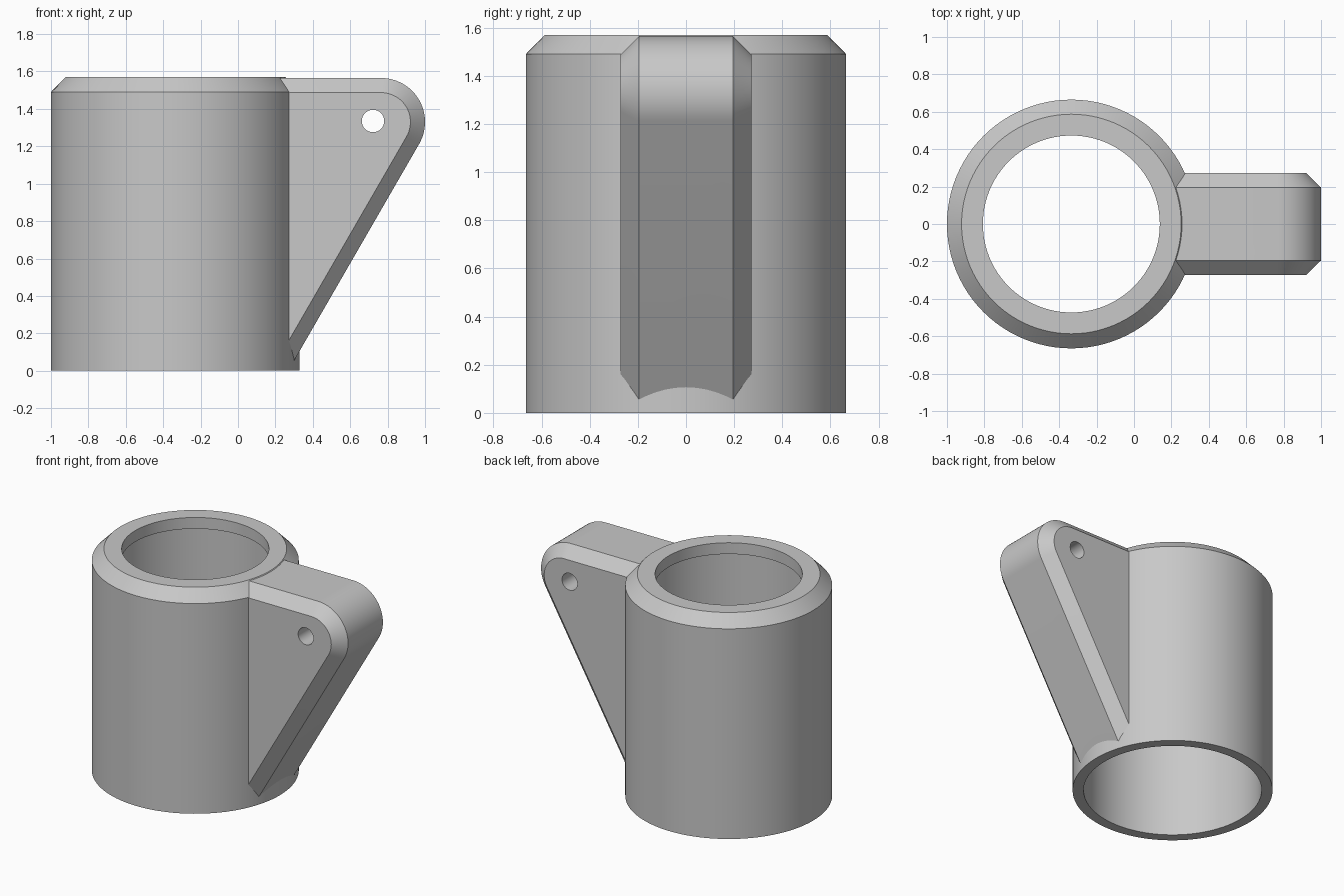
import bpy, bmesh, math
from mathutils import Matrix

cube = bpy.data.objects.get("Cube")
if cube:
    bpy.data.objects.remove(cube, do_unlink=True)

GREY = (0.58, 0.58, 0.58, 1)
grey = bpy.data.materials.new("plain grey")
grey.use_nodes = True
grey.diffuse_color = GREY
grey.node_tree.nodes["Principled BSDF"].inputs["Base Color"].default_value = GREY

TUBE_X = -0.335
SEGMENTS = 96


def make_object(name, bm):
    bmesh.ops.recalc_face_normals(bm, faces=bm.faces)
    mesh = bpy.data.meshes.new(name)
    bm.to_mesh(mesh)
    bm.free()
    mesh.materials.append(grey)
    obj = bpy.data.objects.new(name, mesh)
    bpy.context.collection.objects.link(obj)
    return obj


def bridge(bm, a, b):
    for i in range(len(a)):
        j = (i + 1) % len(a)
        bm.faces.new((a[i], a[j], b[j], b[i]))


def lathe(name, profile, capped=False):
    """Turn a (radius, height) profile about the tube axis."""
    bm = bmesh.new()
    rings = []
    for r, z in profile:
        angles = [math.tau * i / SEGMENTS for i in range(SEGMENTS)]
        rings.append([bm.verts.new((TUBE_X + r * math.cos(a), r * math.sin(a), z))
                      for a in angles])
    for a, b in zip(rings, rings[1:]):
        bridge(bm, a, b)
    if capped:
        bm.faces.new(rings[0])
        bm.faces.new(rings[-1])
    else:
        bridge(bm, rings[-1], rings[0])
    return make_object(name, bm)


def select_only(obj):
    bpy.ops.object.select_all(action='DESELECT')
    obj.select_set(True)
    bpy.context.view_layer.objects.active = obj


def cut(obj, cutter):
    cutter.hide_render = True
    mod = obj.modifiers.new("cut", 'BOOLEAN')
    mod.operation = 'DIFFERENCE'
    mod.solver = 'EXACT'
    mod.object = cutter
    select_only(obj)
    bpy.ops.object.modifier_apply(modifier=mod.name)
    bpy.data.objects.remove(cutter, do_unlink=True)


def smooth(obj):
    select_only(obj)
    bpy.ops.object.shade_smooth_by_angle(angle=math.radians(30))


# Tube with a chamfered rim and an inner lip at the top
tube = lathe("tube", [(0.665, 0), (0.665, 1.49), (0.587, 1.57),
                      (0.473, 1.57), (0.473, 1.49), (0.592, 1.49), (0.592, 0)])
smooth(tube)

# Bracket: rounded triangular gusset with chamfered long edges
NOSE_X, NOSE_Z, NOSE_R, CHAMFER = 0.765, 1.33, 0.235, 0.078
ARC_STEPS = 24


def gusset_ring(bm, y, r):
    pts = [(0, NOSE_Z + r)]
    for i in range(ARC_STEPS + 1):
        a = math.radians(90 - 120 * i / ARC_STEPS)
        pts.append((NOSE_X + r * math.cos(a), NOSE_Z + r * math.sin(a)))
    x, z = pts[-1]
    pts.append((0, z - x * math.tan(math.radians(60))))
    return [bm.verts.new((px, y, pz)) for px, pz in pts]


bm = bmesh.new()
inner_r = NOSE_R - CHAMFER
rings = [gusset_ring(bm, y, r) for y, r in
         ((-0.272, inner_r), (-0.195, NOSE_R), (0.195, NOSE_R), (0.272, inner_r))]
for a, b in zip(rings, rings[1:]):
    bridge(bm, a, b)
bm.faces.new(rings[0])
bm.faces.new(rings[-1])
bracket = make_object("bracket", bm)

# Fit the bracket's root to the tube wall
cut(bracket, lathe("root_cutter", [(0.65, -1), (0.65, 1.48), (0.53, 1.6)], capped=True))

# Cross hole through the bracket nose
bm = bmesh.new()
bmesh.ops.create_cone(bm, cap_ends=True, segments=32, radius1=0.06, radius2=0.06, depth=1,
                      matrix=Matrix.Translation((0.722, 0, 1.335)) @ Matrix.Rotation(math.pi / 2, 4, 'X'))
cut(bracket, make_object("hole_cutter", bm))
smooth(bracket)
